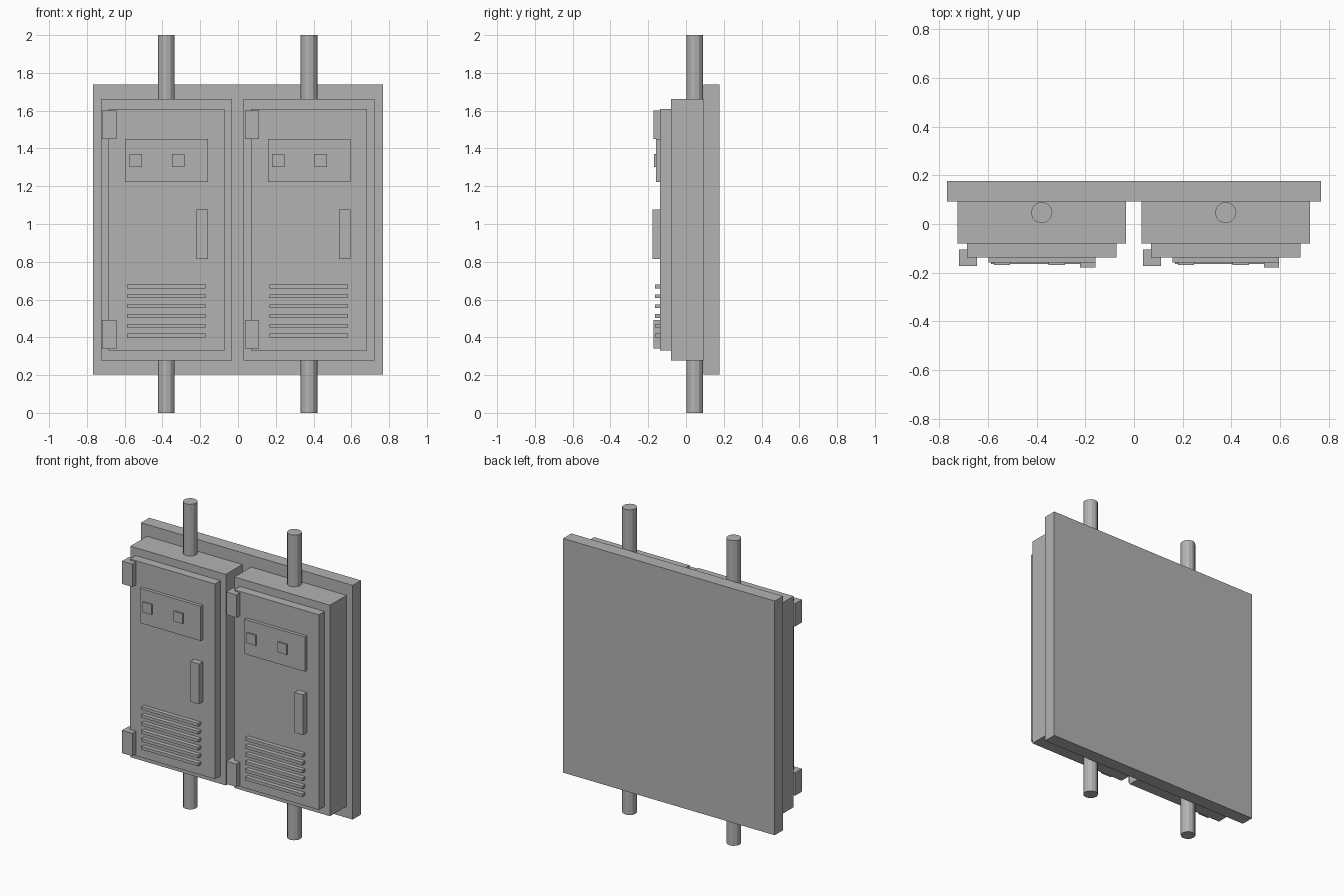
import bpy
import bmesh
from mathutils import Matrix

if "Cube" in bpy.data.objects:
    bpy.data.objects.remove(bpy.data.objects["Cube"])

# Single painted metal colour
GREY = (0.45, 0.45, 0.45, 1)
metal = bpy.data.materials.new("grey_metal")
metal.use_nodes = True
metal.diffuse_color = GREY
metal.node_tree.nodes["Principled BSDF"].inputs["Base Color"].default_value = GREY


def finish(name, bm):
    mesh = bpy.data.meshes.new(name)
    bm.to_mesh(mesh)
    bm.free()
    mesh.materials.append(metal)
    obj = bpy.data.objects.new(name, mesh)
    bpy.context.collection.objects.link(obj)
    return obj


def box(name, x, y, z):
    """Box from (low, high) ranges on each axis."""
    bm = bmesh.new()
    size = [b - a for a, b in (x, y, z)]
    centre = [(a + b) / 2 for a, b in (x, y, z)]
    bmesh.ops.create_cube(bm, size=1, matrix=Matrix.Translation(centre) @ Matrix.Diagonal((*size, 1)))
    return finish(name, bm)


def pipe(name, x, y, low, high, radius):
    bm = bmesh.new()
    bmesh.ops.create_cone(bm, cap_ends=True, segments=12, radius1=radius, radius2=radius,
                          depth=high - low, matrix=Matrix.Translation((x, y, (low + high) / 2)))
    return finish(name, bm)


FACE = -0.137  # front surface of the doors

# Shared mounting board
box("back_board", (-0.767, 0.767), (0.092, 0.177), (0.203, 1.738))

for side, cx in (("right", -0.379), ("left", 0.376)):
    def part(name, x, y, z):
        return box(f"{side}_{name}", (cx + x[0], cx + x[1]), y, z)

    # Cabinet body and raised door
    part("cabinet", (-0.346, 0.346), (-0.079, 0.092), (0.278, 1.661))
    part("door", (-0.307, 0.307), (FACE, -0.079), (0.331, 1.61))

    # Hinge blocks
    for level, z in (("lower", 0.417), ("upper", 1.526)):
        part(f"{level}_hinge", (-0.34, -0.265), (-0.173, -0.104), (z - 0.075, z + 0.075))

    # Control plate with two buttons
    part("control_plate", (-0.218, 0.22), (-0.159, FACE), (1.222, 1.449))
    for i, x in enumerate((-0.163, 0.062)):
        part(f"button_{i + 1}", (x - 0.033, x + 0.033), (-0.169, -0.159), (1.303, 1.37))

    # Door handle
    part("handle", (0.158, 0.22), (-0.178, FACE), (0.814, 1.078))

    # Vent slats
    for i in range(6):
        z = 0.409 + i * 0.052
        part(f"vent_slat_{i + 1}", (-0.208, 0.206), (-0.165, FACE), (z - 0.01, z + 0.01))

    # Conduits above and below the cabinet
    pipe(f"{side}_upper_conduit", cx, 0.047, 1.661, 2.0, 0.044)
    pipe(f"{side}_lower_conduit", cx, 0.047, 0.0, 0.278, 0.044)
